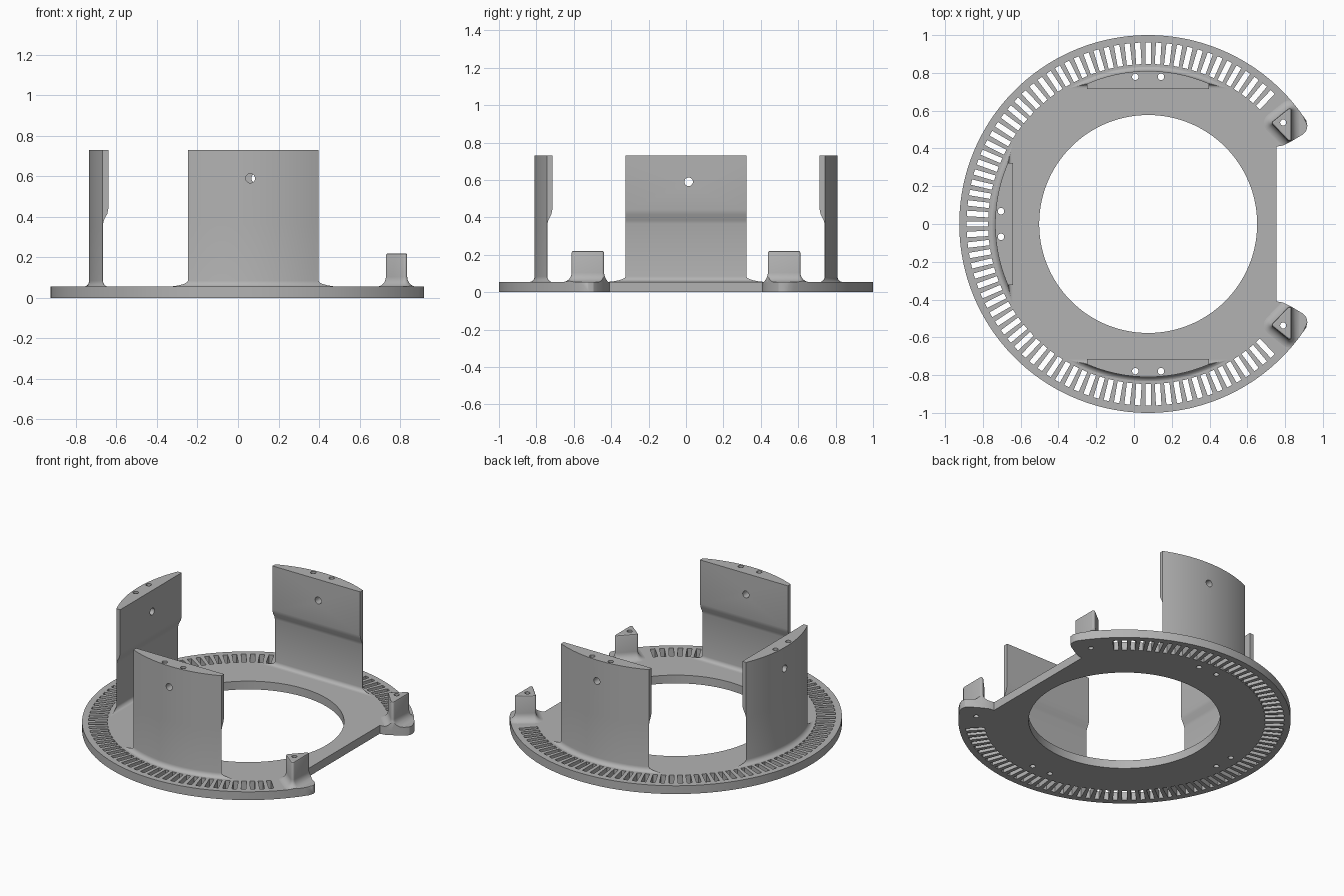
import bpy, bmesh
from math import sin, cos, pi, radians, sqrt, atan2, asin
from mathutils import Matrix, Vector

cube = bpy.data.objects.get("Cube")
if cube:
    bpy.data.objects.remove(cube, do_unlink=True)

CX = 0.075          # centre of the ring
PLATE = 0.055       # plate thickness
TOWERS = {"front_tower": -90, "back_tower": 90, "right_tower": 180}

grey = bpy.data.materials.new("plain_grey")
grey.use_nodes = True
grey.diffuse_color = (0.45, 0.45, 0.45, 1)
grey.node_tree.nodes["Principled BSDF"].inputs["Base Color"].default_value = (0.45, 0.45, 0.45, 1)


def make_object(name, bm):
    bmesh.ops.recalc_face_normals(bm, faces=bm.faces)
    mesh = bpy.data.meshes.new(name)
    bm.to_mesh(mesh)
    bm.free()
    mesh.materials.append(grey)
    obj = bpy.data.objects.new(name, mesh)
    bpy.context.collection.objects.link(obj)
    return obj


def loft(rings):
    """Closed skin through equal-length rings of points, capped at both ends."""
    bm = bmesh.new()
    rows = [[bm.verts.new(p) for p in ring] for ring in rings]
    for low, high in zip(rows, rows[1:]):
        n = len(low)
        for i in range(n):
            j = (i + 1) % n
            bm.faces.new((low[i], low[j], high[j], high[i]))
    bm.faces.new(rows[0][::-1])
    bm.faces.new(rows[-1])
    return bm


def boolean(obj, other, operation):
    mod = obj.modifiers.new("cut", 'BOOLEAN')
    mod.operation, mod.object, mod.solver = operation, other, 'EXACT'
    select(obj)
    bpy.ops.object.modifier_apply(modifier=mod.name)


def select(obj):
    bpy.ops.object.select_all(action='DESELECT')
    obj.select_set(True)
    bpy.context.view_layer.objects.active = obj


def polar(angle):
    """Frame at the ring centre whose x axis points outward at the angle."""
    return Matrix.Translation((CX, 0, 0)) @ Matrix.Rotation(angle, 4, 'Z')


# Outline of the plate: a big arc ending in two rounded ears and a straight cut
ear = [(0.918, 0.52), (0.913, 0.495), (0.895, 0.475), (0.83, 0.436), (0.79, 0.416), (0.755, 0.41)]
start = radians(33.2)
steps = 160
arc = [start + (2 * pi - 2 * start) * i / steps for i in range(steps + 1)]
outline = [(CX + cos(a), sin(a)) for a in arc]
outline += [(x, -y) for x, y in ear] + ear[::-1]


def prism(height):
    return loft([[(x, y, z) for x, y in outline] for z in (0, height)])


# Ring plate with a rounded upper rim
bm = prism(PLATE)
rim = [e for e in bm.edges if all(v.co.z > 0.01 and (v.co.xy - Vector((CX, 0))).length > 0.995
                                  for v in e.verts)]
bmesh.ops.bevel(bm, geom=rim, offset=0.02, segments=4, profile=0.5, affect='EDGES')
plate = make_object("ring_plate", bm)


# Towers: flat inside, curved outside, flared foot and thicker upper half
def tower_ring(frame, z, flare, inner):
    radius = 0.81 + flare
    half = asin(sqrt(radius ** 2 - (0.743 - flare) ** 2) / radius)
    w = radius * sin(half)
    points = [(inner, -w), (inner, w)]
    for i in range(25):
        a = half - 2 * half * i / 24
        points.append((radius * cos(a), radius * sin(a)))
    return [frame @ Vector((x, y, z)) for x, y in points]


def fillet(size, count=6):
    """Height and spread of a concave foot of the given size."""
    for i in range(count + 1):
        a = pi / 2 * i / count
        yield PLATE - 0.001 + size * (1 - cos(a)), size * (1 - sin(a))


parts = [plate]
for name, degrees in TOWERS.items():
    frame = polar(radians(degrees))
    rings = [tower_ring(frame, 0.03, 0.03, 0.711)]
    rings += [tower_ring(frame, z, d, 0.741 - d) for z, d in fillet(0.03)]
    for z, inner in [(0.365, 0.741), (0.385, 0.736), (0.415, 0.72), (0.44, 0.715), (0.73, 0.715)]:
        rings.append(tower_ring(frame, z, 0, inner))
    parts.append(make_object(name, loft(rings)))

# Rounded triangular posts on the ears, trimmed to the plate outline
core = [(0.823, 0.45), (0.823, 0.60), (0.742, 0.535)]


def post_ring(side, z, radius):
    ring = []
    for i, (x, y) in enumerate(core):
        px, py = core[i - 1]
        nx, ny = core[(i + 1) % 3]
        a = atan2(y - py, x - px) - pi / 2
        b = atan2(ny - y, nx - x) - pi / 2
        turn = (b - a) % (2 * pi)
        for k in range(7):
            t = a + turn * k / 6
            ring.append((x + radius * cos(t), side * (y + radius * sin(t)), z))
    return ring


trimmer = make_object("outline_trimmer", prism(1))
for name, side in (("back_post", 1), ("front_post", -1)):
    levels = [(0.03, 0.062)] + [(z, 0.012 + d) for z, d in fillet(0.05)]
    levels += [(0.21, 0.012), (0.217, 0.009), (0.22, 0.004)]
    post = make_object(name, loft([post_ring(side, z, r) for z, r in levels]))
    boolean(post, trimmer, 'INTERSECT')
    parts.append(post)

# Cutter: centre opening, slots, pin holes and cross holes
cut = bmesh.new()


def hole(matrix, radius, length, sides=24):
    bmesh.ops.create_cone(cut, cap_ends=True, segments=sides, radius1=radius, radius2=radius,
                          depth=length, matrix=matrix)


hole(polar(0), 0.577, 0.5, 128)
for i in range(14, 95):
    place = polar(2 * pi * i / 108) @ Matrix.Translation((0.904, 0, 0))
    bmesh.ops.create_cube(cut, size=1, matrix=place @ Matrix.Diagonal((0.114, 0.029, 0.5, 1)))
for degrees in TOWERS.values():
    frame = polar(radians(degrees))
    for y in (-0.068, 0.068):
        hole(frame @ Matrix.Translation((0.779, y, 0.4)), 0.017, 1.2)
    sideways = Matrix.Translation((0.77, -0.014, 0.59)) @ Matrix.Rotation(pi / 2, 4, 'Y')
    hole(frame @ sideways, 0.023, 0.3)
for side in (-1, 1):
    hole(Matrix.Translation((0.79, side * 0.537, 0.2)), 0.016, 0.6)
cutter = make_object("hole_cutter", cut)

for part in parts:
    boolean(part, cutter, 'DIFFERENCE')
    select(part)
    bpy.ops.object.shade_smooth_by_angle(angle=radians(30))

for helper in (trimmer, cutter):
    bpy.data.objects.remove(helper, do_unlink=True)
